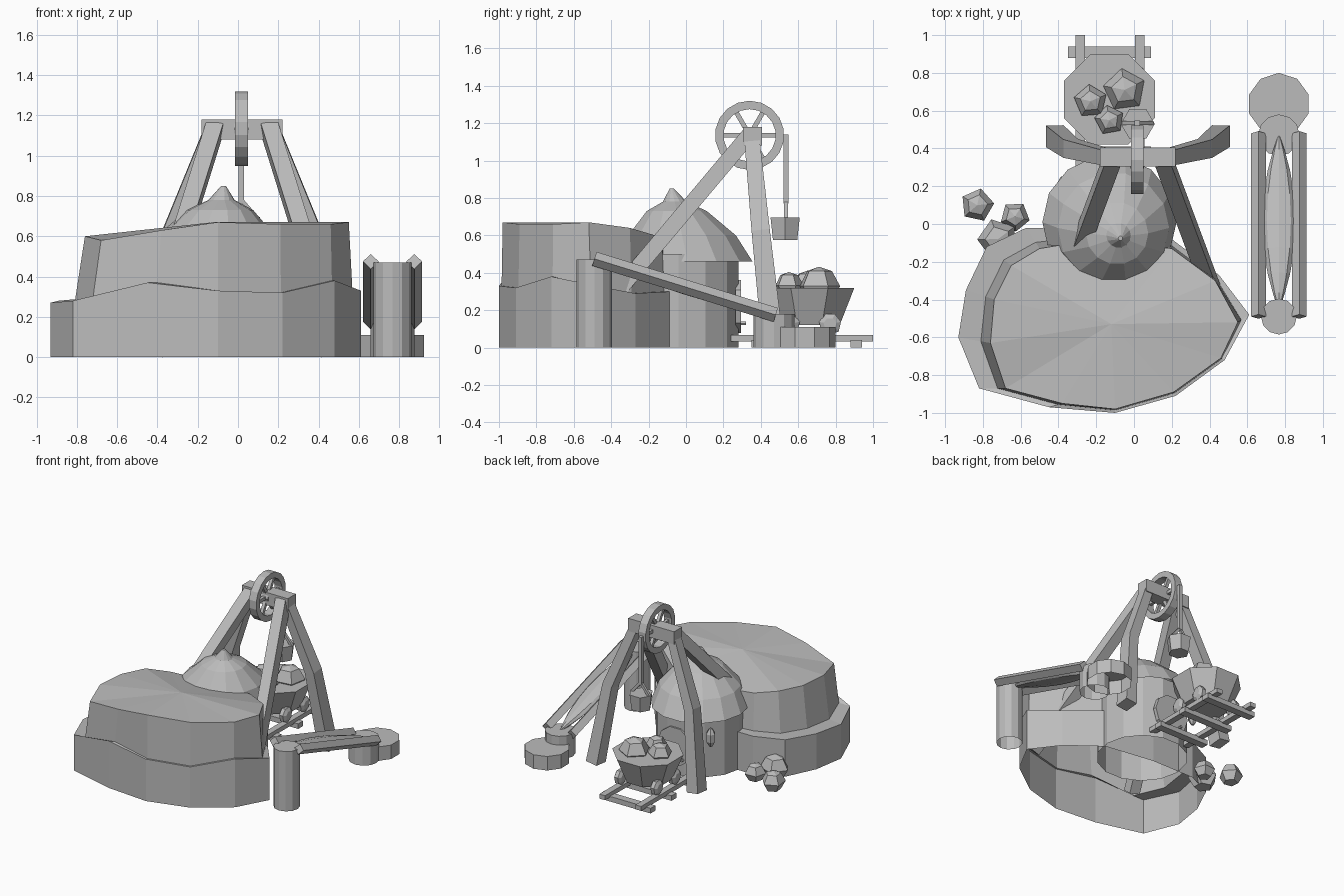
import bpy, bmesh, math
from mathutils import Vector, Matrix

cube = bpy.data.objects.get("Cube")
if cube:
    bpy.data.objects.remove(cube, do_unlink=True)

stone = bpy.data.materials.new("plain_grey")
stone.use_nodes = True
grey = (0.5, 0.5, 0.5, 1)
stone.diffuse_color = grey
stone.node_tree.nodes["Principled BSDF"].inputs["Base Color"].default_value = grey


def finish(name, bm, matrix=None):
    if matrix is not None:
        bm.transform(matrix)
    bmesh.ops.recalc_face_normals(bm, faces=bm.faces[:])
    mesh = bpy.data.meshes.new(name)
    bm.to_mesh(mesh)
    bm.free()
    mesh.materials.append(stone)
    obj = bpy.data.objects.new(name, mesh)
    bpy.context.collection.objects.link(obj)
    return obj


def loft(bm, rings, loop=False):
    """Join equal rings of points with quads; returns the vertex rings."""
    rows = [[bm.verts.new(p) for p in ring] for ring in rings]
    pairs = list(zip(rows, rows[1:])) + ([(rows[-1], rows[0])] if loop else [])
    for low, high in pairs:
        for i in range(len(low)):
            j = (i + 1) % len(low)
            bm.faces.new((low[i], low[j], high[j], high[i]))
    return rows


def lathe(name, profile, sides, at, axis="Z", cap=True, base=False, loop=False, turn=0.0, lean=(0, 0)):
    """Turn a (radius, height) profile; lean shifts each ring with height."""
    bm = bmesh.new()
    rings = []
    for r, z in profile:
        angles = [math.tau * i / sides + turn for i in range(sides)]
        rings.append([(r * math.cos(a) + lean[0] * z, r * math.sin(a) + lean[1] * z, z) for a in angles])
    rows = loft(bm, rings, loop)
    if cap and not loop:
        bm.faces.new(rows[-1])
    if base:
        bm.faces.new(rows[0])
    spin = Matrix.Rotation(math.pi / 2, 4, "Y") if axis == "X" else Matrix()
    if axis == "Y":
        spin = Matrix.Rotation(-math.pi / 2, 4, "X")
    return finish(name, bm, Matrix.Translation(at) @ spin)


def beam(name, points, width, depth, roll=0.0, side=(1, 0, 0), taper=1.0):
    """Rectangular timber following a path of points; taper scales its start."""
    bm = bmesh.new()
    pts = [Vector(p) for p in points]
    last = len(pts) - 1
    rings = []
    for i, p in enumerate(pts):
        along = (pts[min(i + 1, last)] - pts[max(i - 1, 0)]).normalized()
        u = Vector(side)
        u = (u - along * u.dot(along)).normalized()
        u = Matrix.Rotation(roll, 3, along) @ u
        v = along.cross(u)
        size = (taper + (1 - taper) * i / last) / 2
        corners = ((-1, -1), (1, -1), (1, 1), (-1, 1))
        rings.append([p + u * a * width * size + v * b * depth * size for a, b in corners])
    rows = loft(bm, rings)
    bm.faces.new(rows[0])
    bm.faces.new(rows[-1])
    return finish(name, bm)


def rock(name, at, r, turn):
    """Five-sided stone with a low pointed top."""
    profile = [(.6 * r, -.8 * r), (r, -.1 * r), (.62 * r, .6 * r), (.02 * r, .8 * r)]
    return lathe(name, profile, 5, at, base=True, turn=turn)


# Two-tier rock mound, open underneath
lower = [(-.93, -.6, .27), (-.82, -.87, .28), (-.45, -.97, .37), (-.1, -1, .33), (.22, -.91, .32),
         (.48, -.72, .38), (.61, -.48, .33), (.45, -.27, .29), (.2, -.08, .3), (-.2, -.02, .3),
         (-.57, -.02, .3), (-.78, -.12, .29), (-.89, -.35, .28)]
upper = [(-.76, -.63, .6), (-.68, -.87, .58), (-.38, -.95, .63), (-.1, -.98, .67), (.21, -.89, .66),
         (.46, -.71, .66), (.55, -.52, .67), (.43, -.3, .64), (.2, -.13, .59), (-.2, -.08, .57),
         (-.5, -.13, .58), (-.65, -.22, .6), (-.74, -.4, .6)]
foot = [(x, y, 0) for x, y, z in lower]
ledge = [tuple(Vector((a[0], a[1], b[2])).lerp(Vector(b), 0.3)) for a, b in zip(upper, lower)]
bm = bmesh.new()
rim = loft(bm, [foot, lower, ledge, upper])[-1]
peak = bm.verts.new((-.12, -.53, .67))
for i, v in enumerate(rim):
    bm.faces.new((v, rim[(i + 1) % len(rim)], peak))
finish("rock_mound", bm)

# Round hut with a pointed, leaning roof
lathe("hut_wall", [(.33, 0), (.33, .5)], 14, (-.11, -.04, 0), cap=False)
lathe("hut_roof", [(.355, 0), (.295, .14), (.165, .27), (.065, .32), (.012, .39)], 14,
      (-.13, .01, .46), lean=(.15, -.22))
lathe("hut_door", [(.15, 0), (.15, .03)], 10, (-.11, .265, .22), axis="Y")
lathe("door_knob", [(.01, 0), (.01, .03)], 6, (-.18, .29, .13), axis="Y")
lathe("hut_lantern", [(.012, -.07), (.035, -.03), (.035, .03), (.012, .07)], 6, (-.37, .22, .33), base=True)

# Head frame: splayed front legs, bent back legs, cross beam
mid = .02
for s, label in ((1, "left"), (-1, "right")):
    beam(f"front_leg_{label}", [(mid + s * .135, .34, 1.14), (mid + s * .47, -.56, .07)], .085, .085)
    beam(f"back_leg_{label}", [(mid + s * .15, .35, 1.14), (mid + s * .355, .4, .62),
                               (mid + s * .44, .465, .012)], .095, .115, taper=.7)
beam("cross_beam", [(mid - .2, .355, 1.13), (mid + .2, .355, 1.13)], .1, .1, side=(0, 1, 0))

# Winding wheel
hub = Vector((.017, .34, 1.135))
lathe("wheel_rim", [(.185, -.032), (.185, .032), (.14, .032), (.14, -.032)], 18, hub, axis="X", loop=True)
lathe("wheel_hub", [(.045, -.035), (.045, .035)], 8, hub, axis="X", base=True)
for i in range(6):
    a = math.tau * i / 6
    beam("wheel_spoke", [hub, hub + Vector((0, math.cos(a), math.sin(a))) * .15], .025, .025)

# Rope and hanging bucket
beam("rope", [(.017, .535, 1.14), (.017, .535, .77)], .028, .028)
lathe("bucket", [(.075, 0), (.09, .12)], 6, (.02, .53, .575), base=True)
for s in (-1, 1):
    beam("bucket_handle", [(.017, .535, .78), (.02 + s * .075, .535, .69)], .02, .02, side=(0, 1, 0))

# Rails and sleepers
for x in (-.285, .03):
    beam("rail", [(x, .24, .05), (x, 1, .05)], .05, .035)
for y in (.38, .65, .91):
    beam("sleeper", [(-.35, y, .02), (.09, y, .02)], .06, .04, side=(0, 1, 0))

# Ore cart with wheels and load
lathe("ore_cart", [(.175, 0), (.26, .2)], 8, (-.13, .66, .12), base=True, turn=math.pi / 8)
for x in (-.285, .03):
    for y in (.55, .77):
        lathe("cart_wheel", [(.035, -.03), (.06, -.015), (.06, .015), (.035, .03)], 7, (x, y, .125),
              axis="X", base=True)
for i, (x, y, r) in enumerate(((-.23, .65, .09), (-.05, .71, .115), (-.13, .55, .08))):
    rock("cart_ore", (x, y, .34), r, i * 1.3 + .4)

# Loose boulders
for i, (x, y, r) in enumerate(((-.83, .1, .09), (-.63, .04, .08), (-.72, -.08, .11))):
    rock("boulder", (x, y, r * .8), r, i * .9 + .1)

# Water channel: tall post, sloping side timbers, stream and basins
cx = .767
lathe("channel_post", [(.095, 0), (.095, .47)], 12, (cx, -.49, 0))
lathe("inlet_drum", [(.11, 0), (.11, .18)], 12, (cx, .47, 0))
lathe("basin", [(.165, 0), (.165, .11)], 10, (cx, .635, 0), turn=math.pi / 10)
for s in (-1, 1):
    beam("channel_side", [(cx + s * .108, -.49, .475), (cx + s * .108, .48, .175)], .055, .055, roll=math.pi / 4)
bm = bmesh.new()
bmesh.ops.create_uvsphere(bm, u_segments=8, v_segments=10, radius=1)
for v in bm.verts:
    v.co.x *= math.sqrt(max(0, 1 - v.co.z ** 2))
slope = Matrix.Rotation(-math.atan(.31), 4, "X")
lay = Matrix.Rotation(math.pi / 2, 4, "X")
finish("water_stream", bm, Matrix.Translation((cx, .01, .315)) @ slope @ Matrix.Diagonal((.09, .49, .035, 1)) @ lay)
